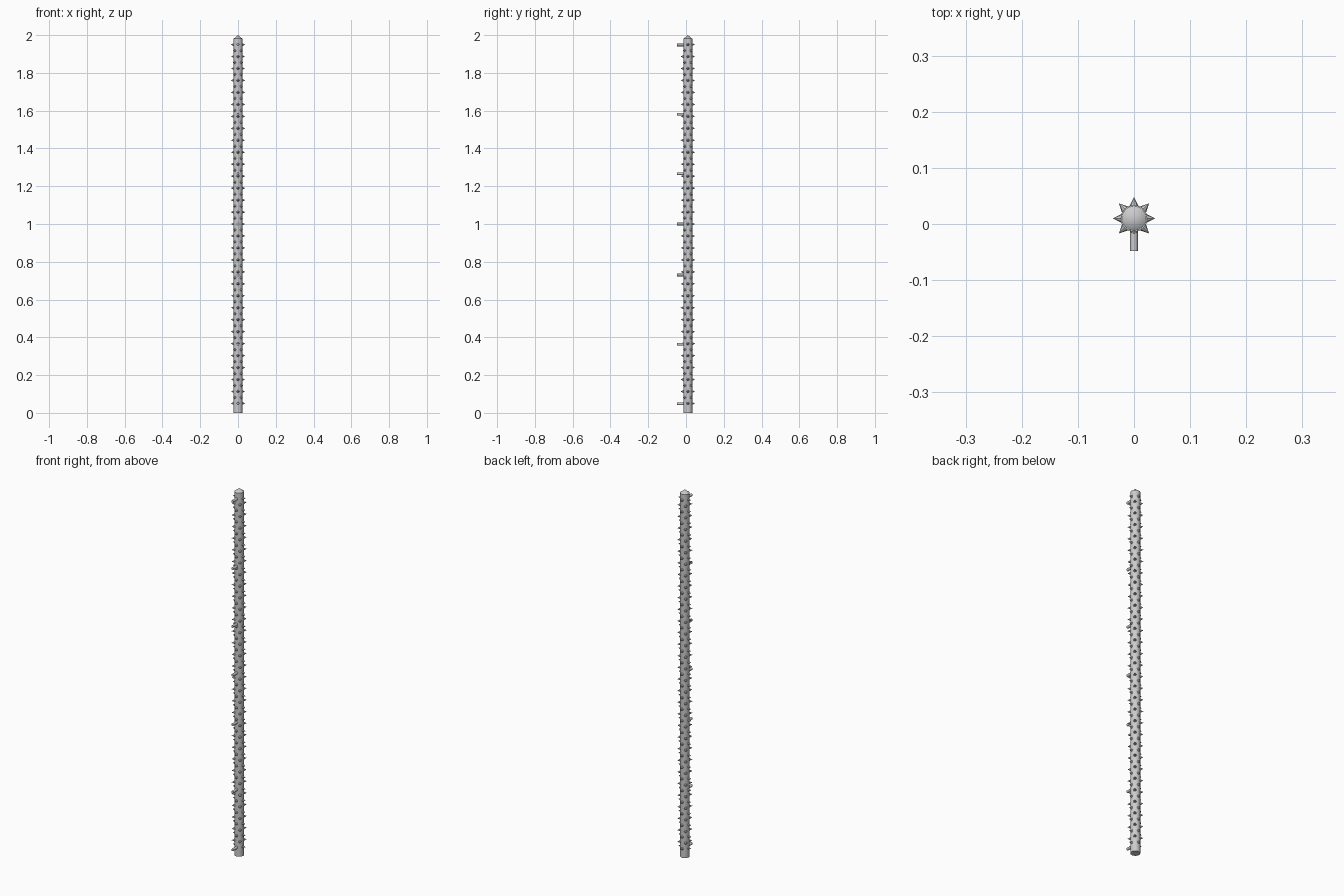
import bpy, bmesh
from math import pi, radians
from mathutils import Matrix, Vector

if "Cube" in bpy.data.objects:
    bpy.data.objects.remove(bpy.data.objects["Cube"])

CY = 0.01            # pole axis sits slightly behind centre
R = 0.024            # pole radius
ROWS, Z0, Z1 = 31, 0.05, 1.95
STEP = (Z1 - Z0) / (ROWS - 1)


def finish(bm, name, smooth=True):
    me = bpy.data.meshes.new(name)
    bm.to_mesh(me)
    bm.free()
    ob = bpy.data.objects.new(name, me)
    bpy.context.collection.objects.link(ob)
    if smooth:
        bpy.ops.object.select_all(action='DESELECT')
        ob.select_set(True)
        bpy.context.view_layer.objects.active = ob
        bpy.ops.object.shade_smooth_by_angle(angle=radians(35))
    return ob


def cone(bm, a, b, r1, r2, sides):
    """Cone or cylinder running from point a to point b."""
    a, b = Vector(a), Vector(b)
    d = b - a
    m = Matrix.Translation((a + b) / 2) @ d.to_track_quat('Z', 'Y').to_matrix().to_4x4()
    bmesh.ops.create_cone(bm, cap_ends=True, segments=sides, radius1=r1,
                          radius2=r2, depth=d.length, matrix=m)


# pole shaft
bm = bmesh.new()
cone(bm, (0, CY, 0), (0, CY, 1.982), R, R, 16)
finish(bm, "pole")

# shallow pointed cap
bm = bmesh.new()
cone(bm, (0, CY, 1.98), (0, CY, 2.0), R, 0, 16)
finish(bm, "cap")

# spikes: four per row, alternate rows turned by 45 degrees
bm = bmesh.new()
for i in range(2 * ROWS - 1):
    z = Z0 + i * STEP / 2
    for k in range(4):
        d = Matrix.Rotation(k * pi / 2 + (i % 2) * pi / 4, 3, 'Z') @ Vector((1, 0, 0))
        base = Vector((0, CY, z))
        cone(bm, base + d * 0.020, base + d * 0.038, 0.009, 0, 8)
finish(bm, "spikes")

# mounting pegs on the front
bm = bmesh.new()
for z in (0.048, 0.363, 0.73, 1.0, 1.266, 1.581, 1.948):
    cone(bm, (0, CY - 0.015, z), (0, -0.048, z), 0.007, 0.007, 12)
finish(bm, "pegs")
